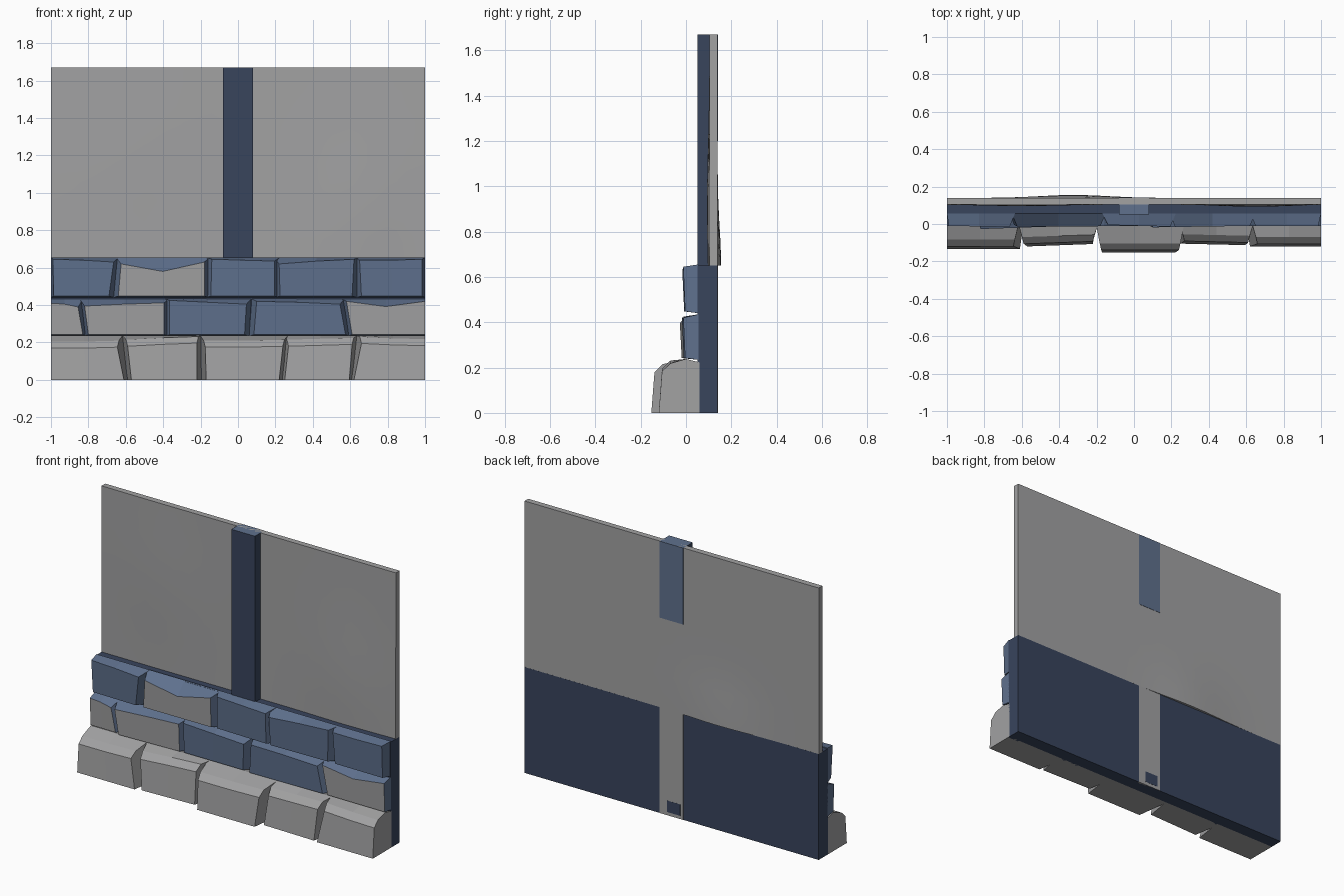
import bpy, bmesh, math

if "Cube" in bpy.data.objects:
    bpy.data.objects.remove(bpy.data.objects["Cube"])


def material(name, rgb):
    m = bpy.data.materials.new(name)
    m.diffuse_color = (*rgb, 1)
    m.use_nodes = True
    m.node_tree.nodes["Principled BSDF"].inputs["Base Color"].default_value = m.diffuse_color
    return m


GRAY = material("stone gray", (0.36, 0.36, 0.365))
BLUE = material("slate blue", (0.115, 0.165, 0.27))
NAVY = material("dark navy", (0.04, 0.058, 0.108))


def finish(name, bm, mats, rule=None):
    bmesh.ops.recalc_face_normals(bm, faces=bm.faces)
    bm.normal_update()
    if rule:
        for f in bm.faces:
            f.material_index = rule(f)
    me = bpy.data.meshes.new(name)
    bm.to_mesh(me)
    bm.free()
    ob = bpy.data.objects.new(name, me)
    for m in mats:
        me.materials.append(m)
    bpy.context.collection.objects.link(ob)
    return ob


def box(name, x, y, z, mats, rule=None):
    bm = bmesh.new()
    bmesh.ops.create_cube(bm, size=1)
    for v in bm.verts:
        v.co = [r[0] if c < 0 else r[1] for c, r in zip(v.co, (x, y, z))]
    return finish(name, bm, mats, rule)


def stone(name, left, right, z0, tops, ys, back_top, chamfer, mats, rule=None):
    """Loft three cross-sections; left/right = (bottom x, top x) of the front face."""
    mid = [(a + b) / 2 for a, b in zip(left, right)]
    bm = bmesh.new()
    rings = []
    for i, (xb, xt) in enumerate((left, mid, right)):
        yf = ys[0] + (ys[1] - ys[0]) * i / 2
        zt = tops[i]
        wide = 0.028 * (i - 1)            # the back is wider than the front
        if chamfer:
            pts = [(0, xb, yf, z0), (0, xt, yf + 0.014, zt - 0.035),
                   (0.3, xt, yf + 0.05, zt), (1, xt, 0.0, back_top),
                   (1, xt, 0.06, back_top - 0.015), (1, xb, 0.06, z0)]
        else:
            pts = [(0, xb, yf + 0.008, z0), (0, xt, yf, zt),
                   (1, xt, 0.055, back_top), (1, xb, 0.055, z0 - 0.008)]
        rings.append([bm.verts.new((max(-1, min(1, x + k * wide)), y, z))
                      for k, x, y, z in pts])
    n = len(rings[0])
    for a, b in zip(rings, rings[1:]):
        for j in range(n):
            bm.faces.new((a[j], a[(j + 1) % n], b[(j + 1) % n], b[j]))
    bm.faces.new(rings[0])
    bm.faces.new(rings[2])
    return finish(name, bm, mats, rule)


# Bottom course: large chamfered gray stones
bottom = [((-1, -1), (-0.61, -0.645), (0.205, 0.205, 0.21), (-0.133, -0.133)),
          ((-0.57, -0.59), (-0.22, -0.22), (0.215, 0.225, 0.232), (-0.12, -0.107)),
          ((-0.17, -0.175), (0.22, 0.24), (0.21, 0.21, 0.215), (-0.153, -0.153)),
          ((0.25, 0.27), (0.595, 0.61), (0.215, 0.22, 0.225), (-0.105, -0.113)),
          ((0.62, 0.66), (1, 1), (0.23, 0.222, 0.218), (-0.12, -0.12))]
for i, (l, r, t, y) in enumerate(bottom):
    stone(f"base_stone_{i + 1}", l, r, 0, t, y, 0.238, True, [GRAY])

# Middle and top courses: slate stones, some with gray front faces
middle = [((-1, -1), (-0.83, -0.855), (0.41, 0.405, 0.39), (-0.01, -0.012), 1),
          ((-0.80, -0.82), (-0.395, -0.395), (0.395, 0.405, 0.412), (-0.027, -0.012), 1),
          ((-0.365, -0.365), (0.035, 0.045), (0.425, 0.415, 0.405), (-0.01, -0.01), 0),
          ((0.085, 0.10), (0.575, 0.545), (0.42, 0.415, 0.405), (-0.018, -0.01), 0),
          ((0.61, 0.58), (1, 1), (0.42, 0.392, 0.42), (-0.01, -0.012), 1)]
upper = [((-0.985, -0.99), (-0.69, -0.665), (0.645, 0.64, 0.63), (-0.01, -0.016), 0),
         ((-0.64, -0.625), (-0.18, -0.18), (0.62, 0.58, 0.63), (-0.013, -0.012), 1),
         ((-0.145, -0.14), (0.195, 0.195), (0.645, 0.64, 0.635), (-0.005, -0.014), 0),
         ((0.225, 0.22), (0.61, 0.62), (0.62, 0.635, 0.645), (-0.016, -0.01), 0),
         ((0.66, 0.65), (0.985, 0.985), (0.64, 0.64, 0.645), (-0.01, -0.012), 0)]
for label, course, z0, zt in (("middle", middle, 0.242, 0.435), ("upper", upper, 0.448, 0.655)):
    for i, (l, r, t, y, gray) in enumerate(course):
        stone(f"{label}_stone_{i + 1}", l, r, z0, t, y, zt, False, [BLUE, GRAY],
              lambda f, g=gray: int(g and f.normal.y < -0.8))

# Dark backing behind the stones, with a gray strip on its back
box("lower_backing", (-1, 1), (0.05, 0.14), (0, 0.65), [NAVY])
box("back_strip", (-0.08, 0.08), (0.13, 0.1412), (0, 0.65), [GRAY])
box("strip_patch", (-0.06, 0.03), (0.135, 0.142), (0.02, 0.09), [NAVY])


# Plaster panel with gentle bulges
def bump(x, z, cx, cz, w, h):
    return math.exp(-((x - cx) / w) ** 2 - ((z - cz) / h) ** 2)


bm = bmesh.new()
bmesh.ops.create_grid(bm, x_segments=20, y_segments=10, size=1)
for v in bm.verts:
    v.co = (v.co.x, 0.104, 1.16 + v.co.y * 0.51)
ext = bmesh.ops.extrude_face_region(bm, geom=bm.faces[:])
for v in ext["geom"]:
    if isinstance(v, bmesh.types.BMVert):
        v.co.y = 0.1395 + 0.016 * bump(v.co.x, v.co.z, -0.32, 0.65, 0.25, 0.22)
for v in bm.verts:
    if v.co.y < 0.12:
        v.co.y -= 0.012 * bump(v.co.x, v.co.z, 0.65, 0.9, 0.25, 0.4)
        v.co.y -= 0.008 * bump(v.co.x, v.co.z, -0.6, 1.2, 0.3, 0.4)
panel = finish("plaster_panel", bm, [GRAY])
bpy.context.view_layer.objects.active = panel
panel.select_set(True)
bpy.ops.object.shade_smooth_by_angle(angle=math.radians(30))

# Timber post: navy front and sides, lighter top and back
box("post", (-0.08, 0.08), (0.05, 0.138), (0.64, 1.67), [NAVY, BLUE],
    lambda f: int(f.normal.z > 0.5 or f.normal.y > 0.5))
box("post_back", (-0.08, 0.08), (0.135, 0.1412), (1.2, 1.67), [BLUE])
